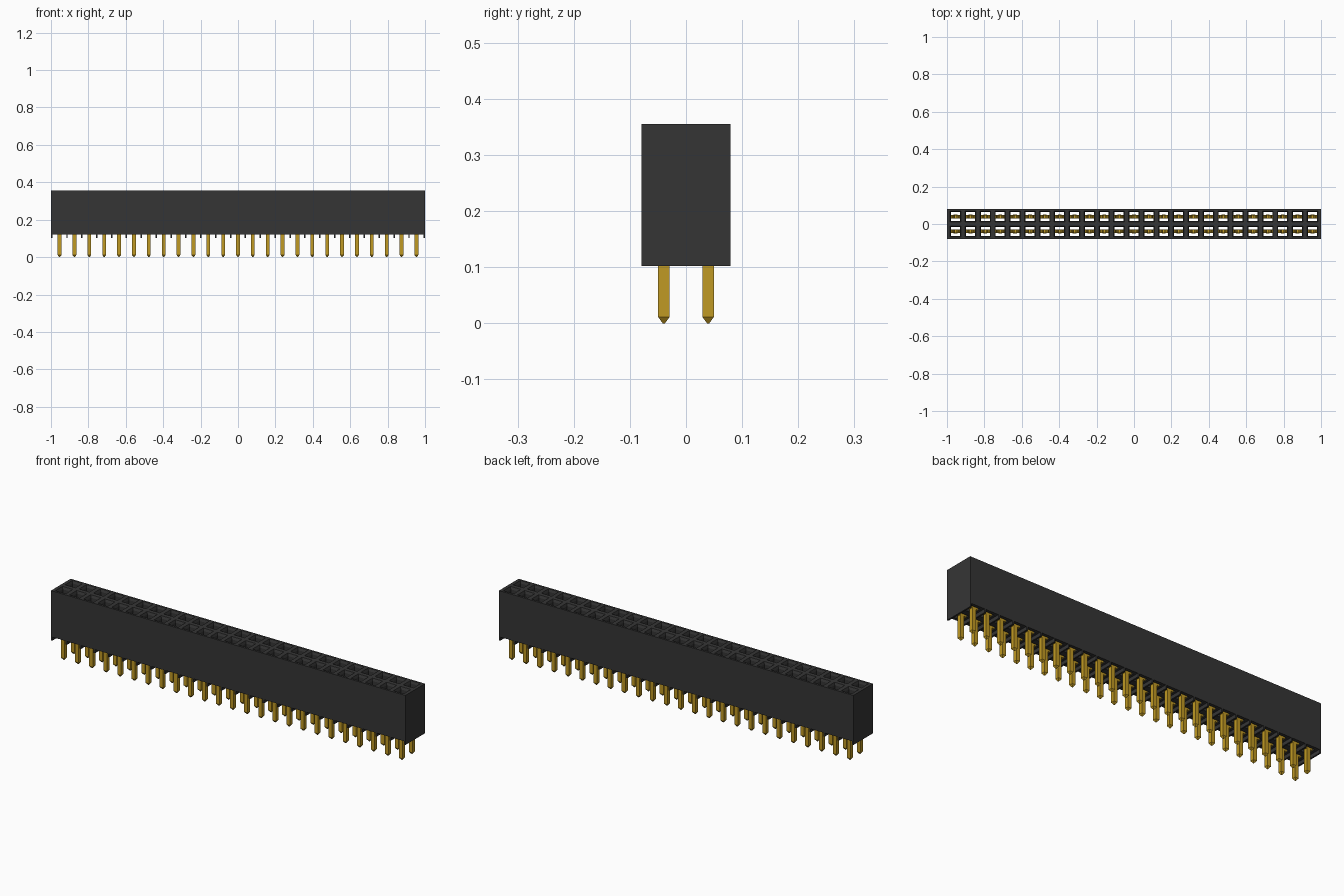
import bpy
import bmesh

cube = bpy.data.objects.get("Cube")
if cube:
    bpy.data.objects.remove(cube, do_unlink=True)

COLS, PITCH = 25, 0.0795
HALF_X, HALF_Y, ROW_Y = 1.0, 0.079, 0.0395
TOP, BASE, FOOT = 0.355, 0.12, 0.102
SOCKET, LEAD_IN = 0.024, 0.029


def material(name, color):
    mat = bpy.data.materials.new(name)
    mat.use_nodes = True
    mat.diffuse_color = color
    mat.node_tree.nodes["Principled BSDF"].inputs["Base Color"].default_value = color
    return mat


def make_mesh(name, bm, mat):
    bmesh.ops.recalc_face_normals(bm, faces=bm.faces)
    mesh = bpy.data.meshes.new(name)
    bm.to_mesh(mesh)
    bm.free()
    mesh.materials.append(mat)
    return mesh


def add_object(name, mesh, location=(0, 0, 0)):
    obj = bpy.data.objects.new(name, mesh)
    obj.location = location
    bpy.context.collection.objects.link(obj)
    return obj


def rect(bm, x0, x1, y0, y1, z):
    return [bm.verts.new(p) for p in
            ((x0, y0, z), (x1, y0, z), (x1, y1, z), (x0, y1, z))]


def bridge(bm, a, b, sides=range(4)):
    for i in sides:
        j = (i + 1) % 4
        bm.faces.new((a[i], a[j], b[j], b[i]))


def loft(bm, sections):
    """Closed bar through rectangles given as (z, centre x, half x, half y)."""
    rings = [rect(bm, cx - hx, cx + hx, -hy, hy, z) for z, cx, hx, hy in sections]
    for a, b in zip(rings, rings[1:]):
        bridge(bm, a, b)
    bm.faces.new(rings[0])
    bm.faces.new(rings[-1])


black = material("black plastic", (0.036, 0.036, 0.036, 1))
gold = material("gold", (0.53, 0.32, 0.017, 1))

columns = [(i - (COLS - 1) / 2) * PITCH for i in range(COLS)]
edges = [-HALF_X] + [x + PITCH / 2 for x in columns[:-1]] + [HALF_X]

# Housing: a block of cells, each with an open socket and a flared mouth
bm = bmesh.new()
for i, cx in enumerate(columns):
    for row, cy in enumerate((-ROW_Y, ROW_Y)):
        y0, y1 = ((-HALF_Y, 0), (0, HALF_Y))[row]

        def socket_ring(h, z):
            return rect(bm, cx - h, cx + h, cy - h, cy + h, z)

        rings = [rect(bm, edges[i], edges[i + 1], y0, y1, BASE),
                 rect(bm, edges[i], edges[i + 1], y0, y1, TOP),
                 socket_ring(LEAD_IN, TOP),
                 socket_ring(SOCKET, TOP - 0.012),
                 socket_ring(SOCKET, BASE)]
        outer = [0 if row == 0 else 2]
        if i == 0:
            outer.append(3)
        if i == COLS - 1:
            outer.append(1)
        bridge(bm, rings[0], rings[1], outer)
        for a, b in zip(rings[1:], rings[2:] + rings[:1]):
            bridge(bm, a, b)
bmesh.ops.remove_doubles(bm, verts=bm.verts, dist=0.0001)
add_object("housing", make_mesh("housing", bm, black))

# Standoff ribs across the underside, between the columns and at both ends
bm = bmesh.new()
for x in edges:
    cx = max(-HALF_X + 0.004, min(HALF_X - 0.004, x))
    loft(bm, [(FOOT, cx, 0.004, HALF_Y), (BASE, cx, 0.004, HALF_Y)])
add_object("standoff_ribs", make_mesh("standoff_ribs", bm, black))

# Contact: pointed pin, cross plate and two sprung prongs
bm = bmesh.new()
loft(bm, [(0, 0, 0.002, 0.002), (0.011, 0, 0.01, 0.01), (0.14, 0, 0.01, 0.01)])
loft(bm, [(0.122, 0, SOCKET, 0.0095), (0.15, 0, SOCKET, 0.0095)])
for side in (-1, 1):
    loft(bm, [(z, side * x, 0.003, 0.009) for z, x in
              ((0.14, 0.02), (0.19, 0.02), (0.285, 0.007), (0.315, 0.016))])
contact = make_mesh("contact", bm, gold)
for row, y in (("front", -ROW_Y), ("back", ROW_Y)):
    for i, x in enumerate(columns):
        add_object(f"{row}_contact_{i + 1}", contact, (x, y, 0))
